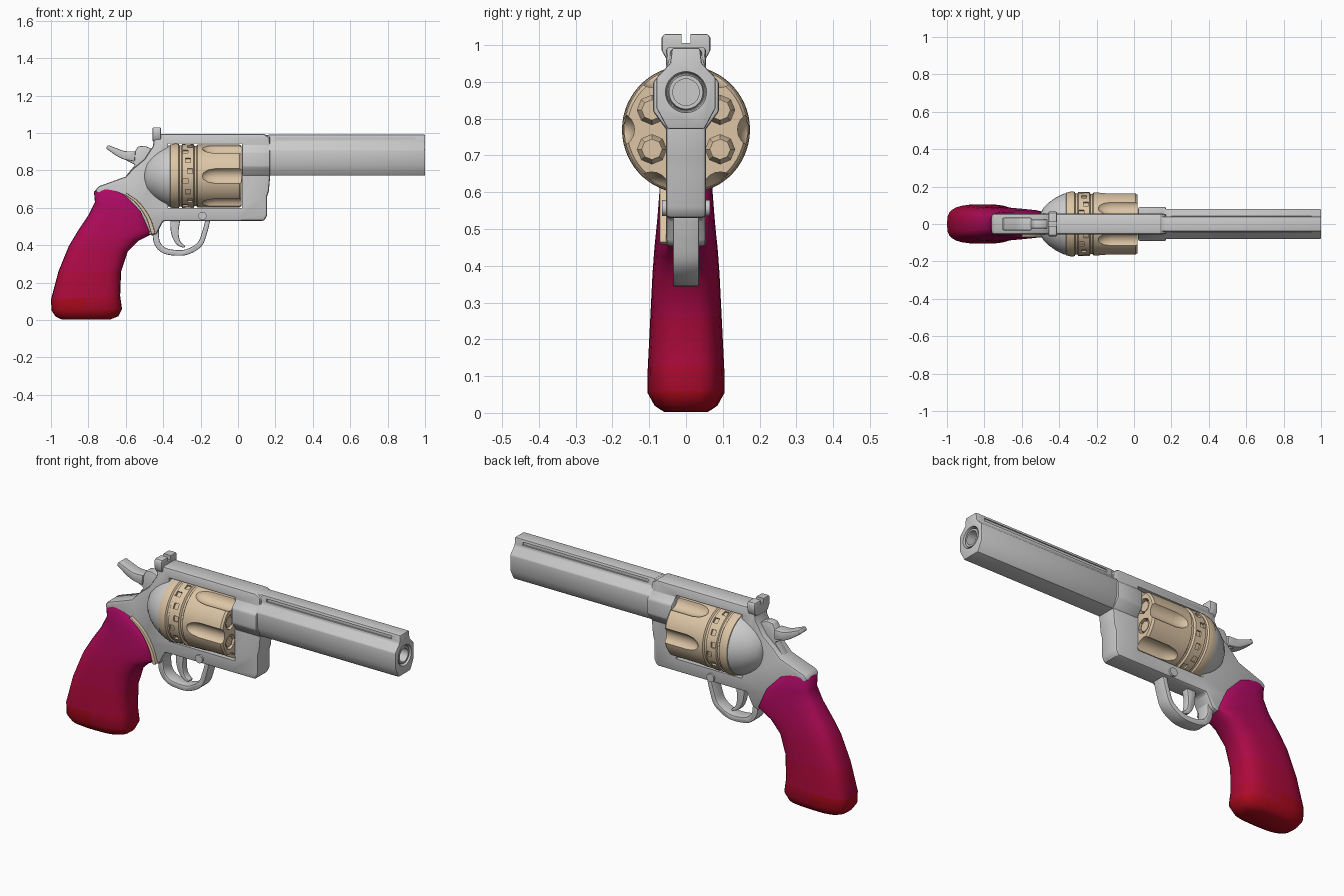
import bpy, bmesh, math
from mathutils import Vector, Matrix

if "Cube" in bpy.data.objects:
    bpy.data.objects.remove(bpy.data.objects["Cube"])

CZ = 0.77      # cylinder axis height
BZ = 0.872     # bore axis height


def material(name, rgb):
    m = bpy.data.materials.new(name)
    m.diffuse_color = (*rgb, 1)
    m.use_nodes = True
    m.node_tree.nodes["Principled BSDF"].inputs["Base Color"].default_value = m.diffuse_color
    return m


TAN = material("tan", (0.72, 0.56, 0.38))


def finish(name, bm, mat=None, bevel=0, angle=30):
    bmesh.ops.recalc_face_normals(bm, faces=bm.faces)
    me = bpy.data.meshes.new(name)
    bm.to_mesh(me)
    bm.free()
    ob = bpy.data.objects.new(name, me)
    bpy.context.collection.objects.link(ob)
    if mat:
        me.materials.append(mat)
    if bevel:
        b = ob.modifiers.new("bevel", 'BEVEL')
        b.width, b.segments, b.limit_method = bevel, 2, 'ANGLE'
        b.angle_limit = math.radians(35)
        apply(ob, b)
    smooth(ob, angle)
    return ob


def activate(ob):
    bpy.ops.object.select_all(action='DESELECT')
    ob.select_set(True)
    bpy.context.view_layer.objects.active = ob


def apply(ob, mod):
    activate(ob)
    bpy.ops.object.modifier_apply(modifier=mod.name)


def smooth(ob, angle=30):
    activate(ob)
    bpy.ops.object.shade_smooth_by_angle(angle=math.radians(angle))


def cut(ob, bm):
    cutter = finish("cutter", bm)
    cutter.hide_render = True
    m = ob.modifiers.new("cut", 'BOOLEAN')
    m.operation, m.object, m.solver = 'DIFFERENCE', cutter, 'EXACT'
    apply(ob, m)
    bpy.data.objects.remove(cutter)
    smooth(ob)


def loft(bm, rings, closed_ends=True):
    vs = [[bm.verts.new(p) for p in r] for r in rings]
    n = len(vs[0])
    for a, b in zip(vs, vs[1:]):
        for i in range(n):
            bm.faces.new((a[i], a[(i + 1) % n], b[(i + 1) % n], b[i]))
    if closed_ends:
        bm.faces.new(vs[0])
        bm.faces.new(vs[-1])
    return bm


def side_prism(pts, y0, y1):
    return loft(bmesh.new(), [[(x, y, z) for x, z in pts] for y in (y0, y1)])


def front_prism(half, x0, x1):
    pts = half + [(-y, z) for y, z in reversed(half)]
    return loft(bmesh.new(), [[(x, y, z) for y, z in pts] for x in (x0, x1)])


def lathe(bm, prof, z, n, y=0, turn=0):
    ang = [2 * math.pi * (i + turn) / n for i in range(n)]
    return loft(bm, [[(x, y + r * math.cos(a), z + r * math.sin(a)) for a in ang] for x, r in prof])


def box(bm, x, y, z, rot=0):
    size = [b - a for a, b in (x, y, z)]
    mid = [(a + b) / 2 for a, b in (x, y, z)]
    bmesh.ops.create_cube(bm, size=1, matrix=Matrix.Translation((0, 0, CZ if rot else 0)) @ Matrix.Rotation(rot, 4, 'X')
                          @ Matrix.Translation(mid) @ Matrix.Diagonal((*size, 1)))
    return bm


def spline(pts, steps=5):
    p = [Vector(q) for q in pts]
    p = [2 * p[0] - p[1]] + p + [2 * p[-1] - p[-2]]
    out = []
    for a, b, c, d in zip(p, p[1:], p[2:], p[3:]):
        for k in range(steps):
            t = k / steps
            out.append(0.5 * (2 * b + (c - a) * t + (2 * a - 5 * b + 4 * c - d) * t * t + (3 * b - a - 3 * c + d) * t ** 3))
    return out + [p[-2]]


def ribbon(name, pts, t0, t1, y0, y1, mat=None, bevel=0.006):
    # bent bar following a side-view path, tapering from t0 to t1
    p = spline(pts)
    left, right = [], []
    for i, q in enumerate(p):
        d = (p[min(i + 1, len(p) - 1)] - p[max(i - 1, 0)]).normalized()
        n = Vector((-d.y, d.x)) * (t0 + (t1 - t0) * i / (len(p) - 1)) / 2
        left.append(q + n)
        right.append(q - n)
    return finish(name, side_prism(left + right[::-1], y0, y1), mat, bevel)


# Frame with cylinder window
outline = [(-.41, .995), (.14, .995), (.17, .975), (.172, .77), (.165, .69), (.155, .66), (.155, .56), (.14, .53),
           (0, .53), (-.14, .53), (-.40, .53), (-.435, .46), (-.47, .45), (-.55, .55), (-.72, .65), (-.765, .69),
           (-.745, .715), (-.60, .767), (-.56, .81), (-.50, .86), (-.455, .93), (-.45, .97)]
frame = finish("frame", side_prism(outline, -.055, .055), bevel=.012)
cut(frame, box(bmesh.new(), (-.375, .022), (-.2, .2), (.6, .945)))

# Barrel and its octagonal housing
housing = [(.04, .99), (.055, .935), (.09, .9), (.09, .82), (.05, .765)]
finish("barrel_housing", front_prism(housing, .022, .172), bevel=.008)
tube = [(.038, .992), (.043, .95), (.08, .912), (.08, .828), (.05, .772)]
barrel = finish("barrel", front_prism(tube, .16, 1), bevel=.005)
cut(barrel, lathe(bmesh.new(), [(.6, .036), (.975, .036), (.98, .052), (1.02, .06)], BZ, 32))
grooves = bmesh.new()
for s in (-1, 1):
    box(grooves, (.2, .95), sorted((s * .034, s * .06)), (.962, .978))
cut(barrel, grooves)
finish("muzzle_ring", loft(bmesh.new(), [[(x, r * math.cos(a), BZ + r * math.sin(a))
       for a in [math.pi * i / 16 for i in range(32)]]
       for x, r in ((.978, .05), (.995, .046), (.995, .036), (.9, .036))], False))

# Recoil shield dome behind the cylinder
finish("recoil_shield", lathe(bmesh.new(), [(-.50, .055), (-.485, .085), (-.455, .115), (-.42, .14), (-.375, .163),
                                            (-.36, .165)], CZ, 40))

# Fluted cylinder with notches and chambers
prof = [(-.368, .155), (-.362, .168), (-.335, .174), (-.318, .172), (-.312, .164), (-.302, .164), (-.298, .17),
        (-.238, .17), (-.232, .16), (-.222, .16), (-.216, .168), (.008, .168), (.018, .16)]
drum = finish("cylinder", lathe(bmesh.new(), prof, CZ, 60), TAN)
flutes, notches, chambers = bmesh.new(), bmesh.new(), bmesh.new()
for i in range(6):
    a = i * math.pi / 3
    lathe(flutes, [(-.2, .006), (-.185, .026), (-.16, .04), (-.12, .047), (.05, .047)],
          CZ + .187 * math.sin(a), 20, .187 * math.cos(a))
    b = a + math.pi / 6
    lathe(chambers, [(-.1, .04), (.05, .04)], CZ + .107 * math.sin(b), 8, .107 * math.cos(b))
    for k, x in ((.5, -.268), (.85, -.256), (1.15, -.28)):
        box(notches, (x - .013, x + .013), (.16, .2), (-.014, .014), a + k * math.pi / 3 + .001)
for c in (flutes, notches, chambers):
    cut(drum, c)
for i in range(6):
    b = (i + .5) * math.pi / 3
    finish(f"cartridge_{i + 1}", lathe(bmesh.new(), [(-.15, .04), (-.01, .04), (.012, .028)],
           CZ + .107 * math.sin(b), 8, .107 * math.cos(b)), TAN)
finish("cylinder_pin", lathe(bmesh.new(), [(-.4, .035), (.04, .035)], CZ, 24))

# Rear sight with notch
sight = finish("rear_sight", front_prism([(.06, 1.03), (.066, 1.02), (.066, .985), (.05, .955)], -.457, -.412), bevel=.005)
cut(sight, box(bmesh.new(), (-.5, -.35), (-.012, .012), (1.005, 1.1)))

# Hammer body and thumb spur
finish("hammer", side_prism([(-.56, .885), (-.535, .928), (-.50, .932), (-.46, .915), (-.45, .84), (-.56, .77),
                             (-.60, .77), (-.55, .83), (-.60, .855)], -.024, .024), bevel=.006)
ribbon("hammer_spur", [(-.70, .927), (-.66, .905), (-.61, .882), (-.55, .875)], .022, .055, -.034, .034)

# Trigger, guard and frame screws
ribbon("trigger", [(-.335, .545), (-.338, .47), (-.32, .415), (-.285, .39)], .055, .012, -.02, .02)
ribbon("trigger_guard", [(-.44, .50), (-.435, .42), (-.40, .375), (-.34, .36), (-.27, .365), (-.205, .405),
                         (-.178, .47), (-.16, .54)], .034, .026, -.036, .036)
for s in (-1, 1):
    bm = bmesh.new()
    bmesh.ops.create_cone(bm, cap_ends=True, segments=16, radius1=.022, radius2=.022, depth=.02,
                          matrix=Matrix.Translation((-.19, s * .055, .557)) @ Matrix.Rotation(math.pi / 2, 4, 'X'))
    finish("frame_screw_" + ("left" if s > 0 else "right"), bm)

# Grip: rear x, z, front x, z, half width
sections = [(-.745, .712, -.66, .705, .05), (-.77, .685, -.58, .668, .064), (-.765, .63, -.50, .58, .072),
            (-.80, .56, -.45, .465, .079), (-.86, .47, -.53, .425, .086), (-.905, .395, -.59, .365, .091),
            (-.96, .26, -.625, .26, .097), (-1, .11, -.63, .13, .104), (-.997, .05, -.62, .06, .105),
            (-.975, .018, -.64, .02, .085), (-.94, .002, -.68, .004, .06)]
rings = []
for rx, rz, fx, fz, w in sections:
    ring = []
    for i in range(28):
        a = 2 * math.pi * i / 28
        c, s = math.cos(a), math.sin(a)
        u = .5 + .5 * math.copysign(abs(c) ** .65, c)
        ring.append((rx + (fx - rx) * u, w * math.copysign(abs(s) ** .65, s), rz + (fz - rz) * u))
    rings.append(ring)
grip = finish("grip", loft(bmesh.new(), rings), angle=50)
for i in range(8):
    t = i / 7
    grip.data.materials.append(material(f"grip_{i}", (.42, .003, .13 * (1 - t) + .012 * t)))
for f in grip.data.polygons:
    f.material_index = max(0, min(7, int((.7 - f.center.z) / .7 * 8)))

# Tan edge showing along the grip's front seam
ribbon("grip_seam", [(-.60, .675), (-.535, .625), (-.48, .545), (-.452, .46)], .012, .022, -.072, .05, TAN, .004)
